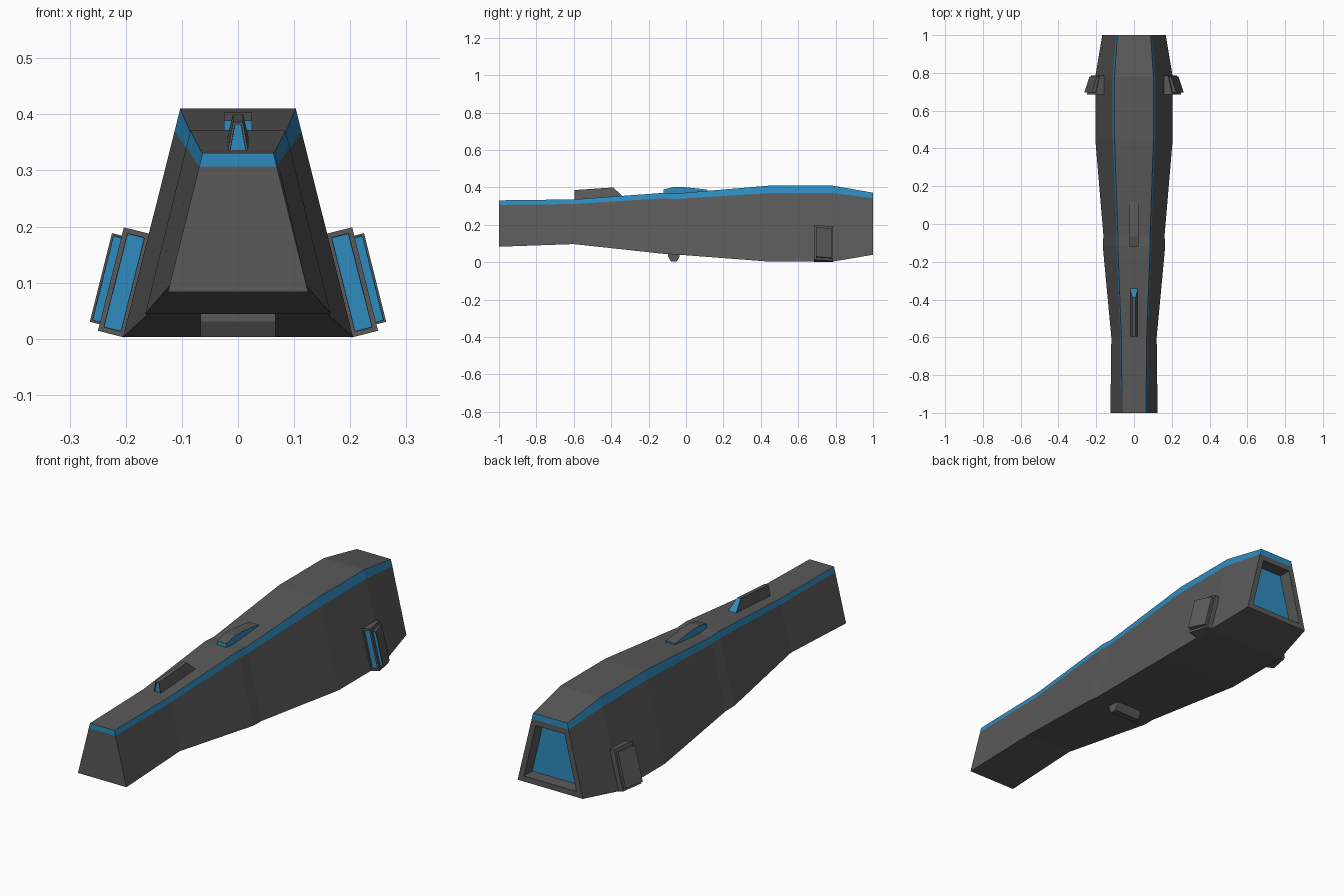
import bpy, bmesh
from mathutils import Vector

if "Cube" in bpy.data.objects:
    bpy.data.objects.remove(bpy.data.objects["Cube"])


def material(name, color):
    m = bpy.data.materials.new(name)
    m.diffuse_color = color
    m.use_nodes = True
    m.node_tree.nodes["Principled BSDF"].inputs["Base Color"].default_value = m.diffuse_color
    return m


GREY = material("dark_grey", (0.1, 0.1, 0.1, 1))
BLUE = material("blue", (0.027, 0.26, 0.52, 1))


def loft(rings):
    """Skin equal-sized point rings; returns bmesh, vertex rings and side faces."""
    bm = bmesh.new()
    vs = [[bm.verts.new(p) for p in r] for r in rings]
    n = len(rings[0])
    sides = [[bm.faces.new((a[i], a[(i + 1) % n], b[(i + 1) % n], b[i]))
              for i in range(n)] for a, b in zip(vs, vs[1:])]
    return bm, vs, sides


def finish(bm, name):
    me = bpy.data.meshes.new(name)
    bm.to_mesh(me)
    bm.free()
    me.materials.append(GREY)
    me.materials.append(BLUE)
    ob = bpy.data.objects.new(name, me)
    bpy.context.collection.objects.link(ob)
    return ob


def sink(bm, face, border, depth):
    """Inset a face, then push it in as a blue panel."""
    bmesh.ops.inset_region(bm, faces=[face], thickness=border, use_even_offset=True)
    bmesh.ops.inset_region(bm, faces=[face], thickness=0.0005, depth=-depth)
    face.material_index = 1


# Body: y, bottom z, bottom half-width, top z, top half-width, band height
stations = [
    (-1.00, 0.083, 0.125, 0.331, 0.063, 0.024),
    (-0.60, 0.097, 0.120, 0.336, 0.067, 0.025),
    (-0.12, 0.045, 0.165, 0.371, 0.085, 0.029),
    (-0.06, 0.042, 0.162, 0.367, 0.085, 0.029),
    (0.45, 0.003, 0.205, 0.410, 0.103, 0.040),
    (0.78, 0.003, 0.205, 0.410, 0.103, 0.040),
    (1.00, 0.040, 0.168, 0.372, 0.088, 0.029),
]
rings = []
for y, zb, wb, zt, wt, h in stations:
    wm = wt + (wb - wt) * h / (zt - zb)
    rings.append([(-wb, y, zb), (wb, y, zb), (wm, y, zt - h),
                  (wt, y, zt), (-wt, y, zt), (-wm, y, zt - h)])
bm, vs, sides = loft(rings)
for row in sides:
    row[2].material_index = row[4].material_index = 1
lower = []
for r in (vs[0], vs[-1]):
    lower.append(bm.faces.new((r[0], r[1], r[2], r[5])))
    bm.faces.new((r[5], r[2], r[3], r[4])).material_index = 1
bmesh.ops.recalc_face_normals(bm, faces=bm.faces)
sink(bm, lower[1], 0.026, 0.06)
finish(bm, "body")


# Side vents: tapered scoops lying on the leaning body sides
def vent(name, s, u0, uf, ub, v0, v1, yf, yb, border):
    base = Vector((0.205, 0, 0.003))
    out, up = Vector((0.97, 0, 0.243)), Vector((-0.243, 0, 0.97))

    def ring(y, u):
        pts = [base + out * a + up * b for a, b in
               ((u0, v0), (u, v0), (u, v1), (u0, v1))]
        return [(s * p.x, y, p.z) for p in pts]
    bm, vs, _ = loft([ring(yf, uf), ring(yb, ub)])
    front = bm.faces.new(vs[0])
    bm.faces.new(vs[1])
    bmesh.ops.recalc_face_normals(bm, faces=bm.faces)
    sink(bm, front, border, 0.008)
    finish(bm, name)


for s, side in ((1, "right"), (-1, "left")):
    vent("vent_inner_" + side, s, -0.003, 0.046, 0.022, 0.0, 0.19, 0.685, 0.787, 0.009)
    vent("vent_outer_" + side, s, 0.012, 0.064, 0.034, 0.012, 0.175, 0.695, 0.78, 0.004)


# Parts drawn as a (y, z, half-width) side profile
def profile_part(name, pts, blue_edges=(), blue_sides=False):
    bm, vs, sides = loft([[(s * w, y, z) for y, z, w in pts] for s in (-1, 1)])
    for i in blue_edges:
        sides[0][i].material_index = 1
    for r in vs:
        bm.faces.new(r).material_index = int(blue_sides)
    bmesh.ops.recalc_face_normals(bm, faces=bm.faces)
    return bm, sides[0]


# Front sight: narrow fin with blue ends
bm, edge = profile_part("front_sight", [
    (-0.595, 0.33, 0.019), (-0.595, 0.386, 0.009), (-0.39, 0.40, 0.009),
    (-0.335, 0.35, 0.021)], blue_edges=(2,))
sink(bm, edge[0], 0.004, 0.004)
finish(bm, "front_sight")

# Middle sight: low wedge with blue sides
bm, _ = profile_part("middle_sight", [
    (-0.12, 0.36, 0.025), (-0.12, 0.389, 0.025), (-0.065, 0.403, 0.025),
    (0.0, 0.401, 0.025), (0.115, 0.388, 0.025), (0.115, 0.37, 0.025)],
    blue_edges=(0, 4), blue_sides=True)
finish(bm, "middle_sight")

# Underside grip bar
w = 0.067
bm, _ = profile_part("underside_bar", [
    (-0.096, 0.055, w), (-0.096, 0.031, w), (-0.08, 0.003, w),
    (-0.05, 0.003, w), (-0.034, 0.031, w), (-0.034, 0.055, w)])
finish(bm, "underside_bar")
